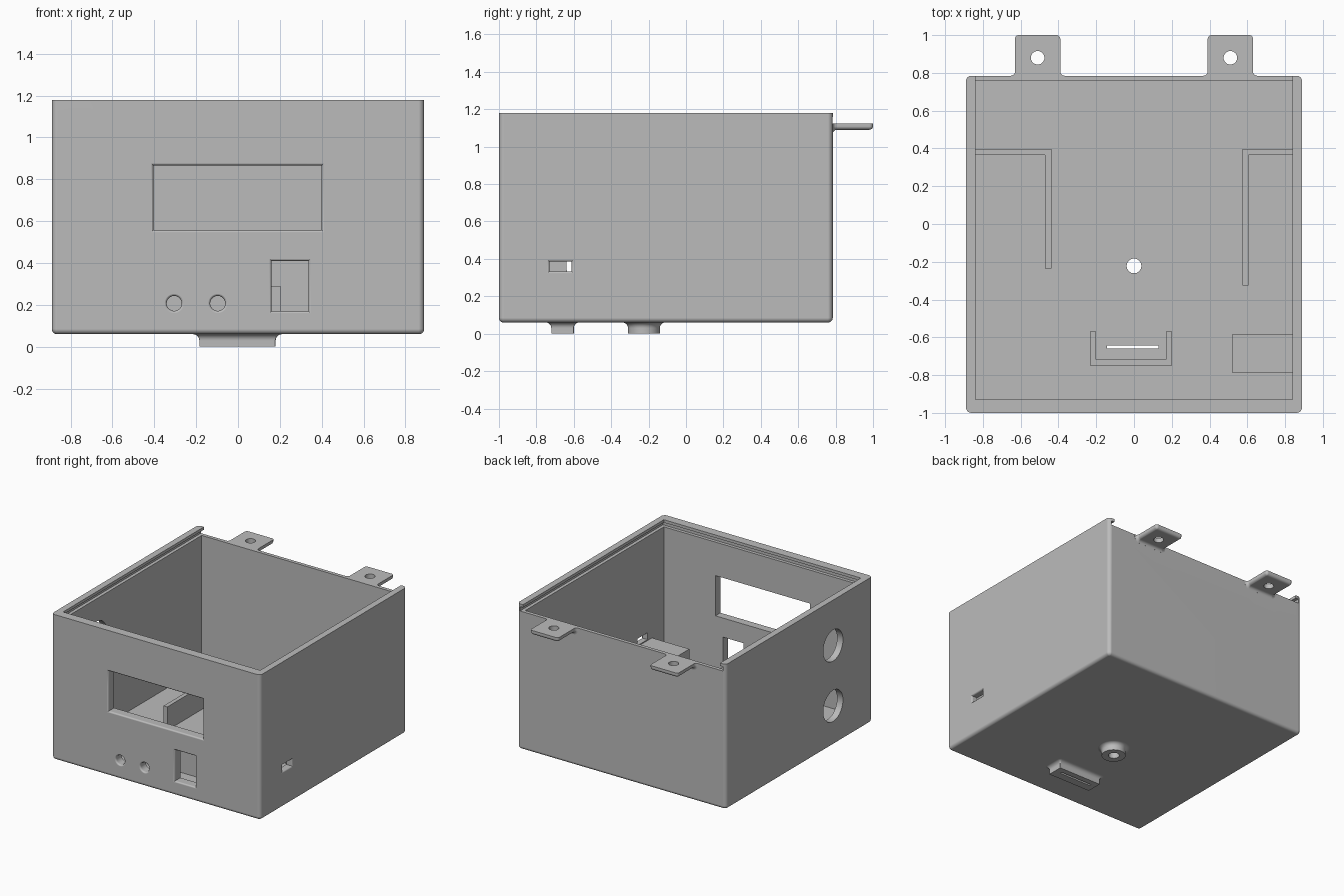
import bpy
import bmesh
from math import sin, cos, pi, radians

if "Cube" in bpy.data.objects:
    bpy.data.objects.remove(bpy.data.objects["Cube"])

grey = bpy.data.materials.new("plain grey")
grey.use_nodes = True
COLOUR = (0.5, 0.5, 0.5, 1)
grey.diffuse_color = COLOUR
grey.node_tree.nodes["Principled BSDF"].inputs["Base Color"].default_value = COLOUR

AXES = {"X": lambda u, v, w: (w, u, v),
        "Y": lambda u, v, w: (u, w, v),
        "Z": lambda u, v, w: (u, v, w)}


def outline(u0, u1, v0, v1, r, grow, steps):
    """Rectangle outline, with rounded corners when r is above zero."""
    u0, u1, v0, v1 = u0 - grow, u1 + grow, v0 - grow, v1 + grow
    if r <= 0:
        return [(u1, v1), (u0, v1), (u0, v0), (u1, v0)]
    r += grow
    corners = [(u1 - r, v1 - r), (u0 + r, v1 - r), (u0 + r, v0 + r), (u1 - r, v0 + r)]
    pts = []
    for q, (cu, cv) in enumerate(corners):
        for i in range(steps):
            a = (q + (i + 0.5) / steps) * pi / 2
            pts.append((cu + r * cos(a), cv + r * sin(a)))
    return pts


def loft(name, rect, sections, axis="Z", r=0, steps=6):
    """Solid through (level, grow) sections of one outline."""
    bm = bmesh.new()
    rings = [[bm.verts.new(AXES[axis](u, v, level)) for u, v in outline(*rect, r, grow, steps)]
             for level, grow in sections]
    n = len(rings[0])
    for a, b in zip(rings, rings[1:]):
        for i in range(n):
            j = (i + 1) % n
            bm.faces.new((a[i], a[j], b[j], b[i]))
    bm.faces.new(rings[0])
    bm.faces.new(rings[-1])
    bmesh.ops.recalc_face_normals(bm, faces=bm.faces)
    mesh = bpy.data.meshes.new(name)
    bm.to_mesh(mesh)
    bm.free()
    mesh.materials.append(grey)
    obj = bpy.data.objects.new(name, mesh)
    bpy.context.collection.objects.link(obj)
    return obj


def box(name, x0, x1, y0, y1, z0, z1):
    return loft(name, (x0, x1, y0, y1), [(z0, 0), (z1, 0)])


def fillet(level, r, side, steps=5):
    """Sections flaring out by r as they reach a face from the given side."""
    return [(level + side * r * (1 - sin(t)), r * (1 - cos(t)))
            for t in (i / steps * pi / 2 for i in range(steps + 1))]


def round_end(level, r, side, steps=5):
    """Sections of a convex rounded end."""
    return [(level + side * r * (1 - cos(t)), r * (sin(t) - 1))
            for t in (i / steps * pi / 2 for i in range(steps + 1))]


def combine(target, tool, operation):
    """Apply a boolean and drop the tool."""
    mod = target.modifiers.new("combine", "BOOLEAN")
    mod.operation, mod.object, mod.solver = operation, tool, "EXACT"
    bpy.context.view_layer.update()
    graph = bpy.context.evaluated_depsgraph_get()
    mesh = bpy.data.meshes.new_from_object(target.evaluated_get(graph))
    target.modifiers.clear()
    target.data = mesh
    bpy.data.objects.remove(tool)


def square(u, v, half):
    return (u - half, u + half, v - half, v + half)


RIM = 0.012
FLOOR = 0.11
LEDGE = 1.125

# Outer shell with rounded bottom and upright corners
shell = loft("case_shell", (-0.89, 0.89, -1, 0.785),
             round_end(0.06, 0.025, 1) + [(1.18, 0)], r=0.03)

# Bosses under the floor and mounting tabs on the back
foot = [(0, 0)] + fillet(0.06, 0.03, -1) + [(0.08, 0.03)]
adds = [loft("round_boss", square(0, -0.225, 0.085), foot, r=0.085, steps=10),
        loft("slot_boss", (-0.185, 0.18, -0.72, -0.6), foot, r=0.005)]
for x in (-0.51, 0.51):
    adds.append(loft("mount_tab", (x - 0.12, x + 0.12, 1.09, 1.165),
                     round_end(1.0, 0.02, -1) + fillet(0.785, 0.022, 1) + [(0.77, 0.022)],
                     "Y", r=0.021))
for part in adds:
    combine(shell, part, "UNION")

# Cavity, lid opening and the groove the lid slides in
cuts = [box("cavity", -0.84, 0.84, -0.93, 0.757, FLOOR, 1.3),
        box("lid_opening", -0.84, 0.84, -0.93, 1.1, LEDGE, 1.3),
        box("lid_groove", -0.865, 0.865, -0.955, 1.1, LEDGE, 1.158)]

# Front openings: display window, connector window, two button holes
front = [(-0.9, 0)] + fillet(-1, RIM, 1) + [(-1.05, RIM)]
cuts += [loft("display_cut", (-0.405, 0.4, 0.557, 0.867), front, "Y"),
         loft("connector_cut", (0.16, 0.337, 0.17, 0.41), front, "Y")]
for x in (-0.305, -0.097):
    cuts.append(loft("button_cut", square(x, 0.207, 0.036), front, "Y", r=0.036))

# Side openings: one small slot and two round holes
slot = [(0.8, 0)] + fillet(0.89, RIM, -1) + [(0.95, RIM)]
cuts.append(loft("side_slot_cut", (-0.73, -0.612, 0.333, 0.385), slot, "X"))
for z in (0.365, 0.83):
    cuts.append(loft("cable_cut", square(-0.52, z, 0.12),
                     [(-0.95, 0), (-0.8, 0)], "X", r=0.12, steps=12))

# Holes through the floor and the tabs
cuts += [loft("floor_hole_cut", square(0, -0.222, 0.039), [(-0.1, 0), (0.2, 0)], r=0.039),
         box("floor_slot_cut", -0.143, 0.13, -0.659, -0.643, -0.1, 0.2)]
for x in (-0.51, 0.51):
    cuts.append(loft("tab_hole_cut", square(x, 0.88, 0.036), [(1, 0), (1.3, 0)], r=0.036))
for part in cuts:
    combine(shell, part, "DIFFERENCE")

# Ribs, bracket and shelf standing on the floor inside
TOP = 0.29
BASE = FLOOR - 0.005
box("left_shelf", 0.52, 0.845, -0.785, -0.585, BASE, 0.325)
box("left_rib_across", 0.575, 0.845, 0.365, 0.397, BASE, TOP)
box("left_rib_long", 0.575, 0.607, -0.325, 0.365, BASE, TOP)
box("right_rib_across", -0.845, -0.438, 0.365, 0.397, BASE, TOP)
box("right_rib_long", -0.47, -0.438, -0.235, 0.365, BASE, TOP)
box("bracket_front", -0.232, 0.202, -0.75, -0.718, BASE, TOP)
box("bracket_right", -0.232, -0.2, -0.718, -0.57, BASE, TOP)
box("bracket_left", 0.17, 0.202, -0.718, -0.57, BASE, TOP)

# Smooth fillets, sharp edges elsewhere
bpy.ops.object.select_all(action="DESELECT")
shell.select_set(True)
bpy.context.view_layer.objects.active = shell
bpy.ops.object.shade_smooth_by_angle(angle=radians(30))
weighted = shell.modifiers.new("flat_faces", "WEIGHTED_NORMAL")
weighted.keep_sharp = True
